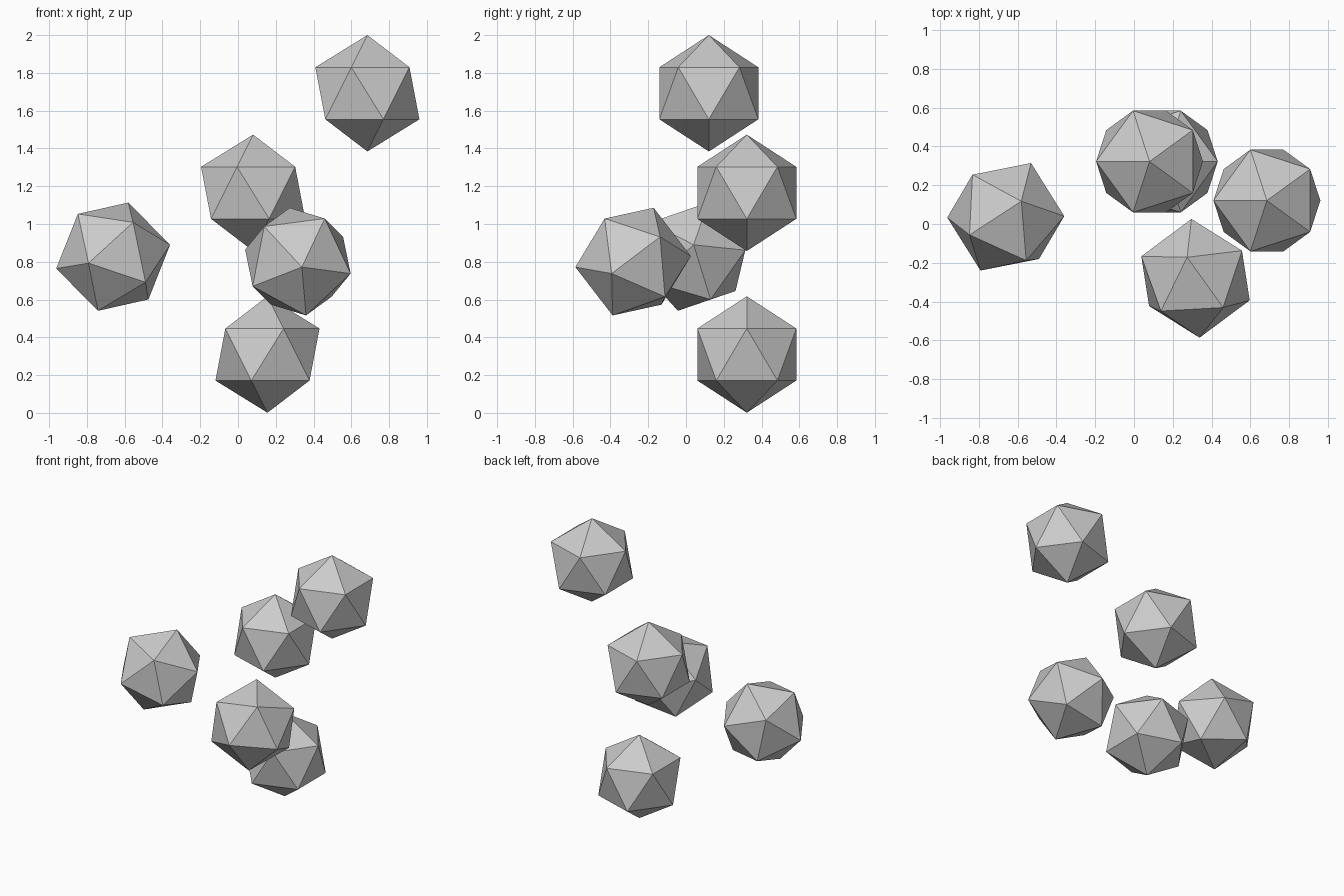
import bpy
from mathutils import Vector, Matrix

if "Cube" in bpy.data.objects:
    bpy.data.objects.remove(bpy.data.objects["Cube"])

RADIUS = 0.308


def icosahedron(name, centre, corner, neighbour):
    """Flat 20-sided solid aimed by the directions of two adjacent corners."""
    z = Vector(corner).normalized()
    n = Vector(neighbour)
    x = (n - z * n.dot(z)).normalized()
    y = z.cross(x)
    bpy.ops.mesh.primitive_ico_sphere_add(subdivisions=1, radius=RADIUS)
    ob = bpy.context.object
    ob.name = name
    rot = Matrix((x, y, z)).transposed().to_4x4()
    ob.matrix_world = Matrix.Translation(centre) @ rot


UP = (0, 0, 1)

# Upright solids, standing on a corner
icosahedron("bottom_stone", (0.156, 0.322, 0.309), UP, (1, 0, 0))
icosahedron("middle_stone", (0.08, 0.322, 1.165), UP, (-1, 0, 0))
icosahedron("top_stone", (0.685, 0.121, 1.692), UP, (-1, 0, 0))

# Tilted solids
icosahedron("left_stone", (-0.661, 0.037, 0.827),
            (0.080, 0.080, 0.286), (0.3015, 0.003, 0.061))
icosahedron("front_stone", (0.317, -0.28, 0.801),
            (0.021, -0.305, -0.029), (0.143, -0.151, 0.229))
